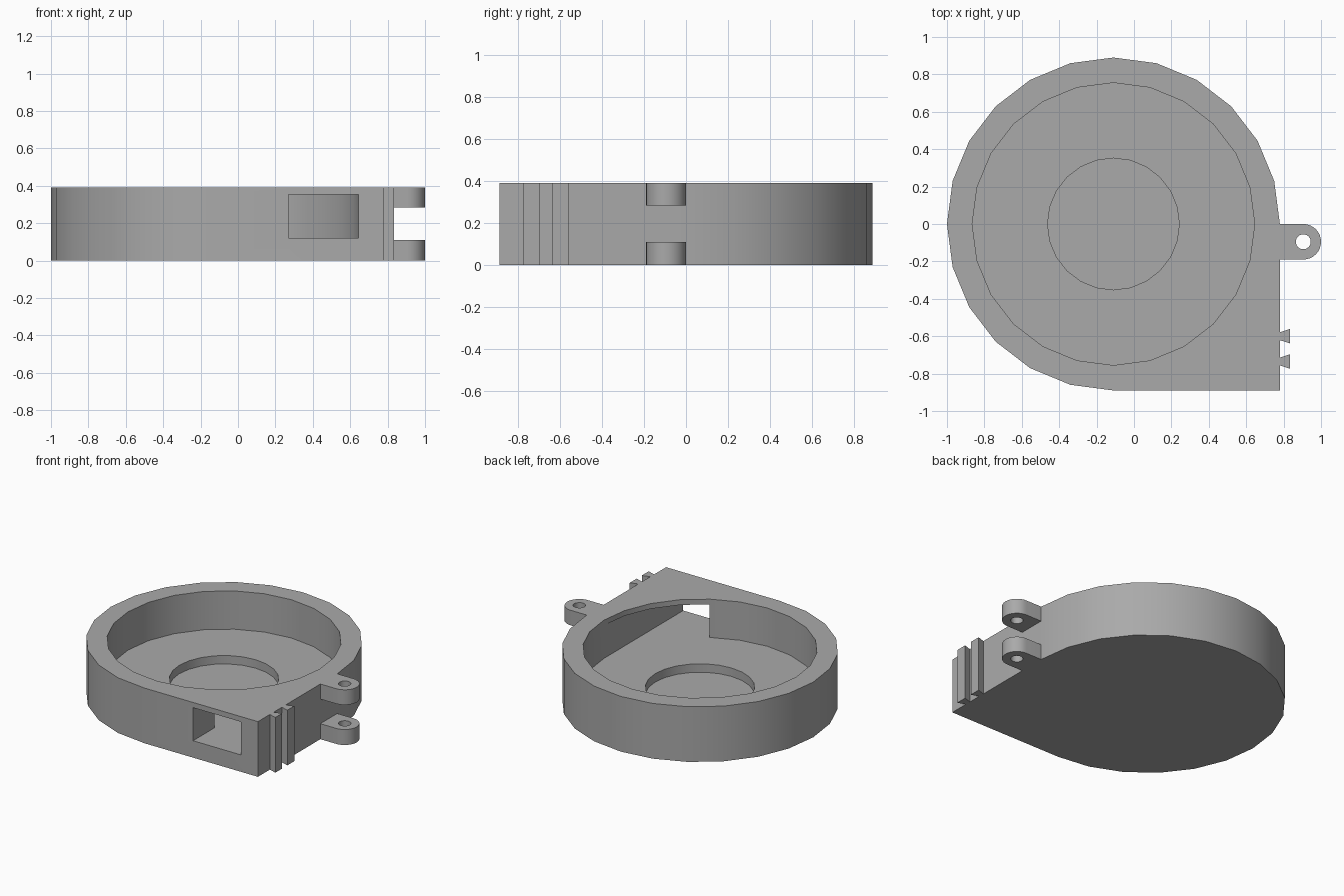
import bpy, bmesh
from math import sin, cos, pi, radians

if "Cube" in bpy.data.objects:
    bpy.data.objects.remove(bpy.data.objects["Cube"], do_unlink=True)

HEIGHT, FLOOR, CX = 0.392, 0.12, -0.11
SIDE, FRONT = 0.78, -0.89

grey = bpy.data.materials.new("plain grey")
grey.use_nodes = True
grey.diffuse_color = (0.4, 0.4, 0.4, 1)
grey.node_tree.nodes["Principled BSDF"].inputs["Base Color"].default_value = (0.4, 0.4, 0.4, 1)


def arc(cx, cy, r, start, end, steps):
    """Points along an arc, both ends included (degrees)."""
    angles = [radians(start + (end - start) * i / steps) for i in range(steps + 1)]
    return [(cx + r * cos(a), cy + r * sin(a)) for a in angles]


def circle(cx, cy, r, sides):
    return arc(cx, cy, r, 0, 360, sides)[:-1]


def prism(name, outline, z0, z1):
    """Extrude a counter-clockwise outline from z0 to z1."""
    bm = bmesh.new()
    base = bm.faces.new([bm.verts.new((x, y, z0)) for x, y in outline])
    top = bmesh.ops.extrude_face_region(bm, geom=[base])["geom"]
    for v in top:
        if isinstance(v, bmesh.types.BMVert):
            v.co.z = z1
    bmesh.ops.recalc_face_normals(bm, faces=bm.faces)
    mesh = bpy.data.meshes.new(name)
    bm.to_mesh(mesh)
    bm.free()
    obj = bpy.data.objects.new(name, mesh)
    bpy.context.collection.objects.link(obj)
    mesh.materials.append(grey)
    return obj


def activate(obj):
    bpy.ops.object.select_all(action='DESELECT')
    obj.select_set(True)
    bpy.context.view_layer.objects.active = obj


def cut(obj, cutter):
    cutter.hide_render = True
    mod = obj.modifiers.new("cut", 'BOOLEAN')
    mod.operation, mod.solver, mod.object = 'DIFFERENCE', 'EXACT', cutter
    activate(obj)
    bpy.ops.object.modifier_apply(modifier=mod.name)
    bpy.data.objects.remove(cutter, do_unlink=True)


def smooth(obj):
    activate(obj)
    bpy.ops.object.shade_smooth_by_angle(angle=radians(30))


# Housing: round drum with one squared corner
housing = prism("housing", arc(CX, 0, 0.89, 0, 270, 18) + [(SIDE, FRONT)], 0, HEIGHT)

# Round chamber, central recess and outlet duct
cut(housing, prism("chamber_cutter", circle(CX, 0, 0.755, 24), FLOOR, 0.6))
cut(housing, prism("recess_cutter", circle(CX, 0, 0.352, 24), 0.06, 0.3))
duct = [(0.27, -1), (0.645, -1), (0.645, 0), (0.27, 0)]
cut(housing, prism("duct_cutter", duct, FLOOR, 0.355))
smooth(housing)

# Pair of hinge lugs with pin holes
LUG_X, LUG_Y, LUG_R = 0.905, -0.095, 0.095
for name, z0, z1 in (("lower_lug", 0, 0.11), ("upper_lug", 0.285, HEIGHT)):
    outline = [(SIDE - 0.02, LUG_Y - LUG_R)] + arc(LUG_X, LUG_Y, LUG_R, -90, 90, 16)
    outline.append((SIDE - 0.02, LUG_Y + LUG_R))
    lug = prism(name, outline, z0, z1)
    cut(lug, prism("pin_cutter", circle(LUG_X, LUG_Y, 0.04, 24), -0.1, 0.6))
    smooth(lug)

# Two dovetail ribs beside the outlet
for name, y in (("rear_dovetail", -0.6), ("front_dovetail", -0.735)):
    prism(name, [(SIDE, y - 0.021), (0.835, y - 0.039),
                 (0.835, y + 0.039), (SIDE, y + 0.021)], 0, HEIGHT)
